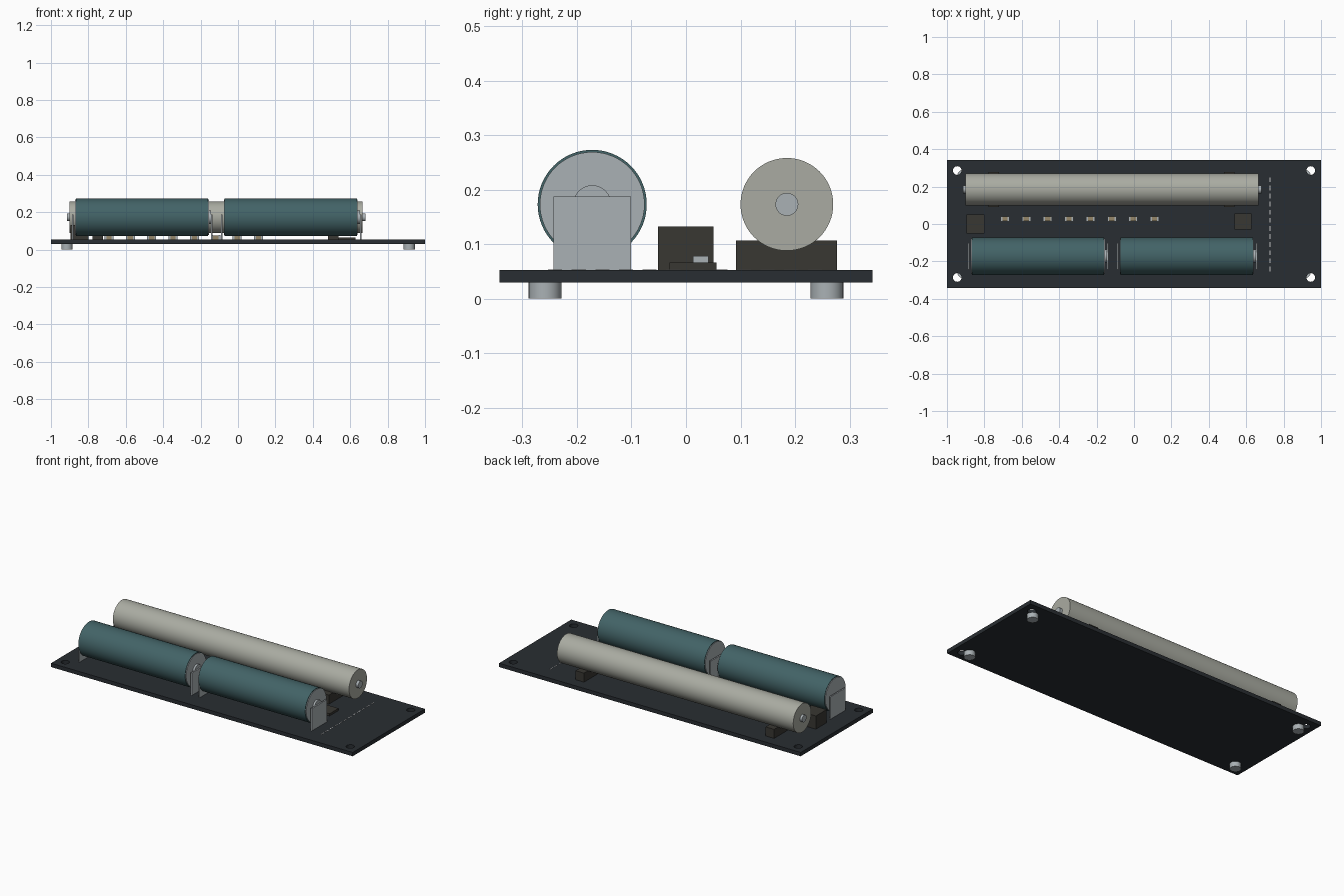
import bpy, bmesh, math
from mathutils import Matrix

if "Cube" in bpy.data.objects:
    bpy.data.objects.remove(bpy.data.objects["Cube"])


def mat(name, r, g, b):
    m = bpy.data.materials.new(name)
    m.diffuse_color = (r, g, b, 1)
    m.use_nodes = True
    m.node_tree.nodes["Principled BSDF"].inputs["Base Color"].default_value = m.diffuse_color
    return m


BOARD = mat("board_black", 0.022, 0.027, 0.032)
TEAL = mat("sleeve_teal", 0.055, 0.125, 0.135)
METAL = mat("metal", 0.40, 0.44, 0.46)
TUBE = mat("tube_beige", 0.40, 0.41, 0.36)
DARK = mat("dark_plastic", 0.04, 0.038, 0.032)
AMBER = mat("part_tan", 0.30, 0.24, 0.14)
SILK = mat("print_white", 0.6, 0.62, 0.62)
TOP = 0.053


def finish(bm, name, material, smooth=False):
    me = bpy.data.meshes.new(name)
    bm.to_mesh(me)
    bm.free()
    ob = bpy.data.objects.new(name, me)
    bpy.context.collection.objects.link(ob)
    if material:
        me.materials.append(material)
    if smooth:
        bpy.ops.object.select_all(action='DESELECT')
        ob.select_set(True)
        bpy.context.view_layer.objects.active = ob
        bpy.ops.object.shade_smooth_by_angle(angle=math.radians(35))
    return ob


def box(name, x, y, z, material):
    """Box from (min, max) pairs."""
    bm = bmesh.new()
    size = [b - a for a, b in (x, y, z)]
    mid = [(a + b) / 2 for a, b in (x, y, z)]
    bmesh.ops.create_cube(bm, size=1, matrix=Matrix.Translation(mid) @ Matrix.Diagonal((*size, 1)))
    return finish(bm, name, material)


def rod(name, a, b, r, u, v, material, axis='X', sides=48):
    """Cylinder from a to b along X (centre y=u, z=v) or Z (centre x=u, y=v)."""
    bm = bmesh.new()
    if axis == 'X':
        m = Matrix.Translation(((a + b) / 2, u, v)) @ Matrix.Rotation(math.pi / 2, 4, 'Y')
    else:
        m = Matrix.Translation((u, v, (a + b) / 2))
    bmesh.ops.create_cone(bm, cap_ends=True, segments=sides, radius1=r, radius2=r, depth=b - a, matrix=m)
    return finish(bm, name, material, True)


# Circuit board with four corner holes and feet
board = box("circuit_board", (-1, 1), (-0.342, 0.342), (0.03, TOP), BOARD)
for sx in (-1, 1):
    for sy in (-1, 1):
        cutter = rod("hole_cutter", 0.0, 0.1, 0.023, sx * 0.945, sy * 0.286, None, 'Z', 32)
        cutter.hide_render = True
        mod = board.modifiers.new("hole", 'BOOLEAN')
        mod.operation = 'DIFFERENCE'
        mod.solver = 'EXACT'
        mod.object = cutter
        bpy.context.view_layer.objects.active = board
        bpy.ops.object.modifier_apply(modifier="hole")
        bpy.data.objects.remove(cutter)
        rod("foot", 0, 0.03, 0.03, sx * 0.915, sy * 0.2585, METAL, 'Z', 32)

# Two battery cells with end caps, terminals and contact plates
BY, BZ = -0.172, 0.173
for x0, x1 in ((-0.867, -0.16), (-0.071, 0.636)):
    rod("battery_sleeve", x0, x1, 0.1, BY, BZ, TEAL, sides=64)
    rod("battery_end_cap", x0 - 0.004, x1 + 0.004, 0.096, BY, BZ, METAL, sides=64)
    rod("battery_terminal", x1 + 0.004, x1 + 0.016, 0.035, BY, BZ, METAL, sides=32)
    for px in (x0 - 0.017, x1 + 0.02):
        box("contact_plate", (px - 0.004, px + 0.004), (BY - 0.071, BY + 0.071), (TOP, 0.187), METAL)

# Detector tube with end pins, resting on two saddle blocks
TY, TZ = 0.185, 0.173
rod("detector_tube", -0.9, 0.666, 0.085, TY, TZ, TUBE, sides=64)
rod("tube_pins", -0.914, 0.682, 0.021, TY, TZ, METAL, sides=32)
for cx in (-0.75, 0.51):
    box("tube_saddle", (cx - 0.028, cx + 0.028), (0.092, 0.277), (TOP, 0.107), DARK)

# Converter block and flat chip
box("converter_block", (-0.896, -0.798), (-0.051, 0.05), (TOP, 0.132), DARK)
box("chip", (0.538, 0.628), (-0.03, 0.056), (TOP, 0.066), DARK)

# Row of eight small surface parts with metal ends
for i in range(8):
    x = -0.69 + i * 0.1143
    box("small_part_body", (x - 0.016, x + 0.016), (0.015, 0.039), (TOP, 0.0765), AMBER)
    for s in (-1, 1):
        e = x + s * 0.019
        box("small_part_end", (e - 0.005, e + 0.005), (0.013, 0.041), (TOP, 0.078), METAL)

# Printed dashed line on the right of the board
for i in range(12):
    y = -0.24 + i * 0.0433
    box("dash_mark", (0.725, 0.729), (y - 0.013, y + 0.013), (TOP, TOP + 0.001), SILK)
